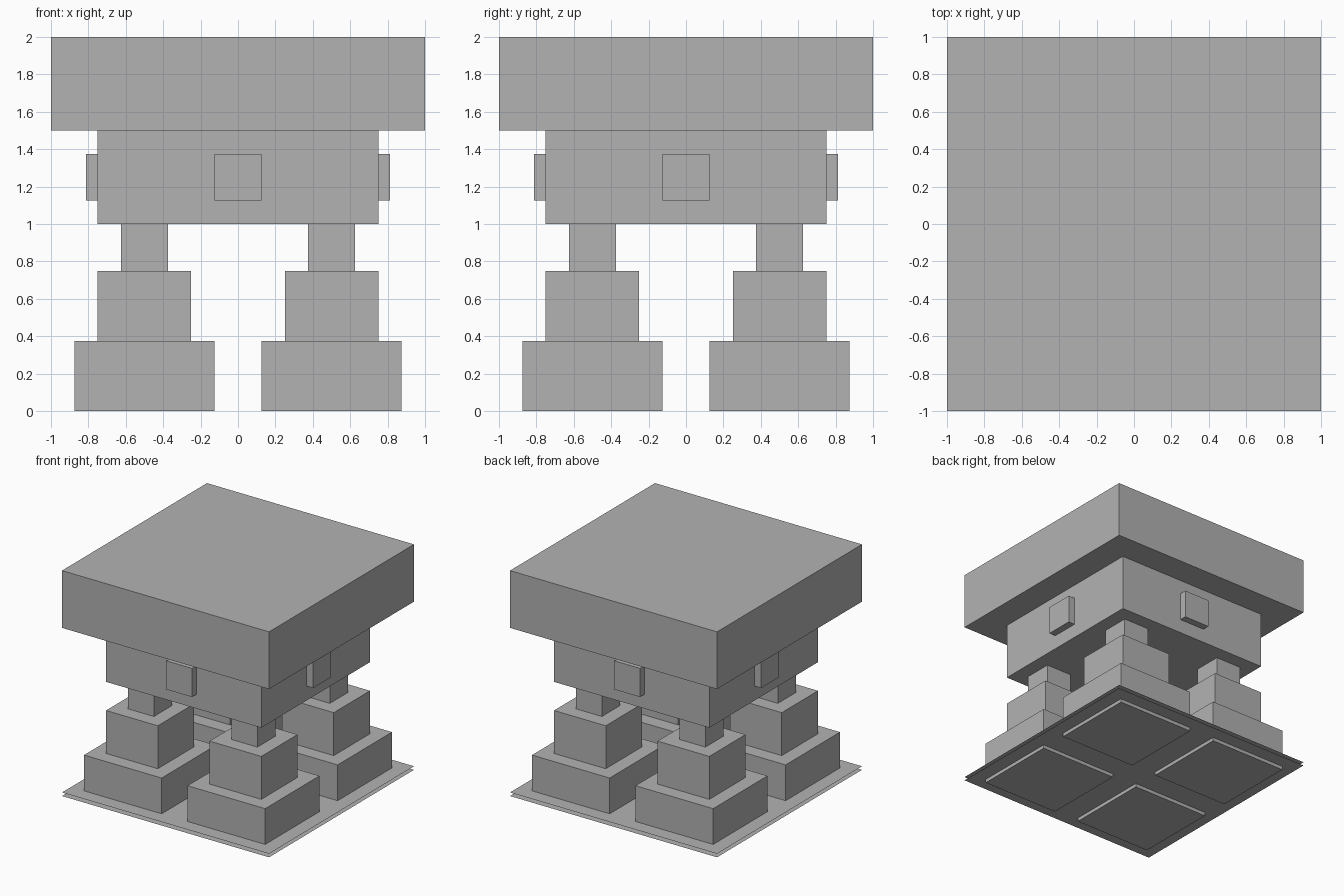
import bpy
import bmesh
from mathutils import Matrix, Vector

if "Cube" in bpy.data.objects:
    bpy.data.objects.remove(bpy.data.objects["Cube"], do_unlink=True)

# Single plain grey
GREY = (0.448, 0.448, 0.448, 1.0)
stone = bpy.data.materials.new("plain_grey")
stone.use_nodes = True
stone.diffuse_color = GREY
stone.node_tree.nodes["Principled BSDF"].inputs["Base Color"].default_value = GREY


def finish(name, bm):
    mesh = bpy.data.meshes.new(name)
    bm.to_mesh(mesh)
    bm.free()
    mesh.materials.append(stone)
    obj = bpy.data.objects.new(name, mesh)
    bpy.context.collection.objects.link(obj)
    return obj


def box(name, centre, size):
    bm = bmesh.new()
    matrix = Matrix.Translation(centre) @ Matrix.Diagonal(Vector(size)).to_4x4()
    bmesh.ops.create_cube(bm, size=1, matrix=matrix)
    return finish(name, bm)


def block(name, x, y, width, bottom, top):
    return box(name, (x, y, (bottom + top) / 2), (width, width, top - bottom))


def sheet(name, z):
    bm = bmesh.new()
    bmesh.ops.create_grid(bm, x_segments=1, y_segments=1, size=1,
                          matrix=Matrix.Translation((0, 0, z)))
    return finish(name, bm)


# Wide top slab and the body beneath it
block("top_slab", 0, 0, 2, 1.5, 2)
block("body", 0, 0, 1.5, 1, 1.5)

# Square stud on each side of the body
for side, sign in (("right", -1), ("left", 1)):
    box(side + "_stud", (sign * 0.78125, 0, 1.25), (0.0625, 0.25, 0.25))
for side, sign in (("front", -1), ("back", 1)):
    box(side + "_stud", (0, sign * 0.78125, 1.25), (0.25, 0.0625, 0.25))

# Four stepped legs
for depth, sy in (("front", -0.5), ("back", 0.5)):
    for side, sx in (("right", -0.5), ("left", 0.5)):
        leg = depth + "_" + side + "_leg_"
        block(leg + "foot", sx, sy, 0.75, 0, 0.375)
        block(leg + "middle", sx, sy, 0.5, 0.375, 0.75)
        block(leg + "neck", sx, sy, 0.25, 0.75, 1)

# Two paper-thin floor sheets around the feet
sheet("lower_floor_sheet", 0.03125)
sheet("upper_floor_sheet", 0.0625)
